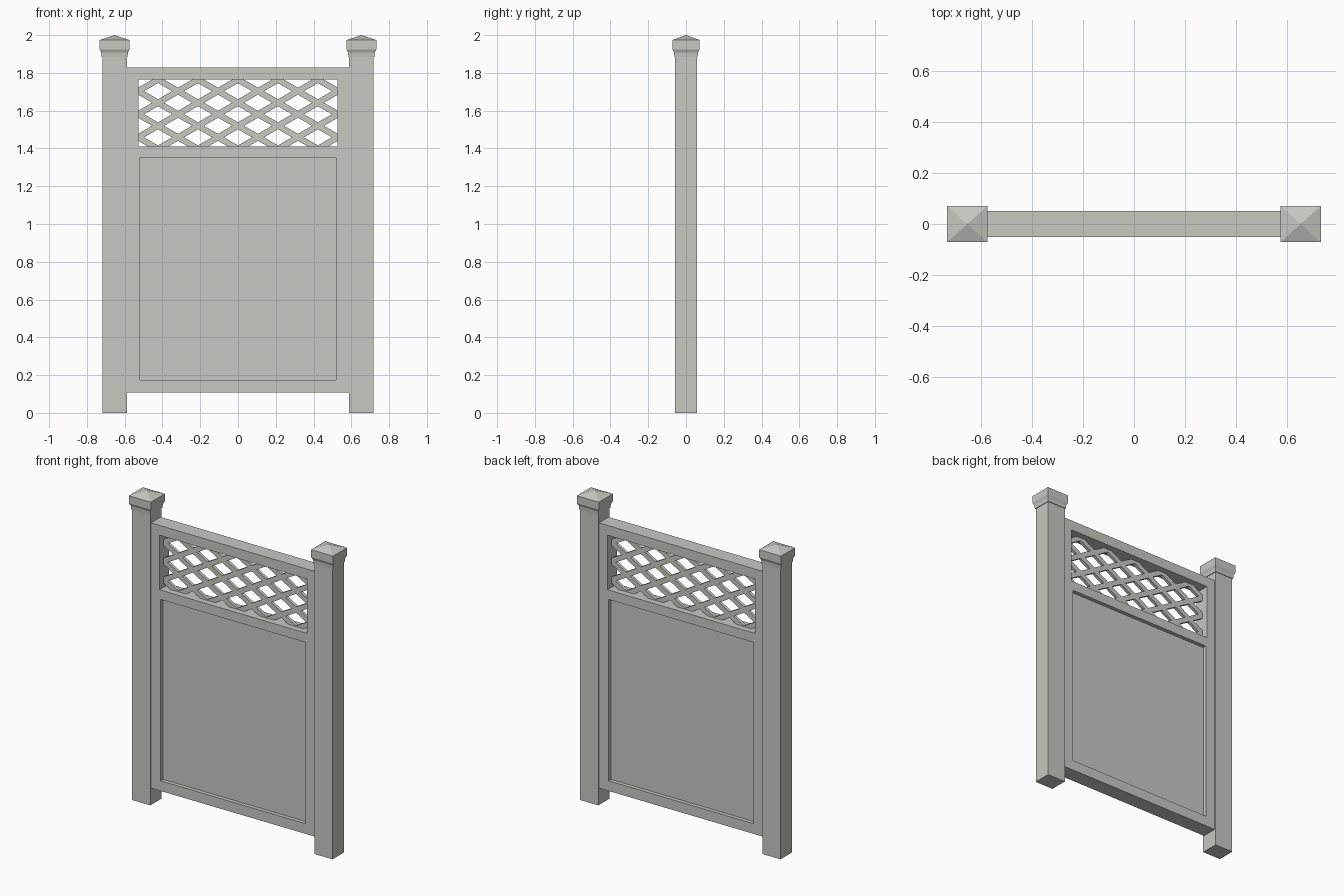
import bpy, bmesh, math
from mathutils import Vector

if "Cube" in bpy.data.objects:
    bpy.data.objects.remove(bpy.data.objects["Cube"])

mat = bpy.data.materials.new("light warm grey")
mat.diffuse_color = (0.58, 0.58, 0.54, 1)
mat.use_nodes = True
mat.node_tree.nodes["Principled BSDF"].inputs["Base Color"].default_value = mat.diffuse_color


def finish(name, bm):
    bmesh.ops.recalc_face_normals(bm, faces=bm.faces)
    me = bpy.data.meshes.new(name)
    bm.to_mesh(me)
    bm.free()
    me.materials.append(mat)
    ob = bpy.data.objects.new(name, me)
    bpy.context.collection.objects.link(ob)
    return ob


def box(name, x0, x1, hy, z0, z1):
    bm = bmesh.new()
    bmesh.ops.create_cube(bm, size=1)
    for v in bm.verts:
        v.co = Vector(((x0 + x1) / 2 + v.co.x * (x1 - x0), v.co.y * 2 * hy,
                       (z0 + z1) / 2 + v.co.z * (z1 - z0)))
    return finish(name, bm)


PX, HX, HY = 0.6535, 0.065, 0.0575   # post centre and half sizes
IN = PX - HX                         # inner face of a post
FY = 0.05                            # half depth of the frame


def cap(name, cx):
    # stacked rectangles (height, overhang) closed by a low pyramid
    bm = bmesh.new()
    prev = None
    for z, o in ((1.885, 0.004), (1.908, 0.006), (1.925, 0.014), (1.974, 0.014)):
        ring = [bm.verts.new((cx + sx * (HX + o), sy * (HY + o), z))
                for sx, sy in ((-1, -1), (1, -1), (1, 1), (-1, 1))]
        if prev:
            for i in range(4):
                j = (i + 1) % 4
                bm.faces.new((prev[i], prev[j], ring[j], ring[i]))
        else:
            bm.faces.new(ring[::-1])
        prev = ring
    apex = bm.verts.new((cx, 0, 2.0))
    for i in range(4):
        bm.faces.new((prev[i], prev[(i + 1) % 4], apex))
    return finish(name, bm)


# posts, caps and stiles
for s, side in ((-1, "left"), (1, "right")):
    box(side + "_post", s * PX - HX, s * PX + HX, HY, 0, 1.9)
    cap(side + "_post_cap", s * PX)
    for part, inner, z0, z1 in (("lower", 0.52, 0.175, 1.35), ("upper", 0.528, 1.411, 1.764)):
        a, b = sorted((s * inner, s * IN))
        box(f"{side}_{part}_stile", a, b, FY, z0, z1)

# rails
box("bottom_rail", -IN, IN, FY, 0.109, 0.175)
box("middle_rail", -IN, IN, FY, 1.35, 1.411)
box("top_rail", -IN, IN, FY, 1.764, 1.828)

# solid panel recessed on both sides
box("panel", -0.525, 0.525, 0.025, 0.17, 1.355)

# lattice: a plate cut along every slat edge, with the gaps removed
PITCH, ANG, HALF, ZC, T = 0.2116, math.radians(30), 0.016, 1.581, 0.01
bm = bmesh.new()
bm.faces.new([bm.verts.new((x, -T, z)) for x, z in
              ((-0.529, 1.410), (0.529, 1.410), (0.529, 1.765), (-0.529, 1.765))])
slats = []
for s in (-1, 1):
    n = Vector((-s * math.sin(ANG), 0, math.cos(ANG)))
    for k in range(-5, 6):
        c = Vector(((k + 0.5) * PITCH, 0, ZC))
        slats.append((c, n))
        for e in (-HALF, HALF):
            bmesh.ops.bisect_plane(bm, geom=bm.verts[:] + bm.edges[:] + bm.faces[:],
                                   plane_co=c + n * e, plane_no=n, dist=1e-5)
gaps = [f for f in bm.faces
        if not any(abs((f.calc_center_median() - c).dot(n)) < HALF for c, n in slats)]
bmesh.ops.delete(bm, geom=gaps, context='FACES')
ext = bmesh.ops.extrude_face_region(bm, geom=bm.faces[:], use_keep_orig=True)
for v in ext["geom"]:
    if isinstance(v, bmesh.types.BMVert):
        v.co.y = T
finish("lattice", bm)
